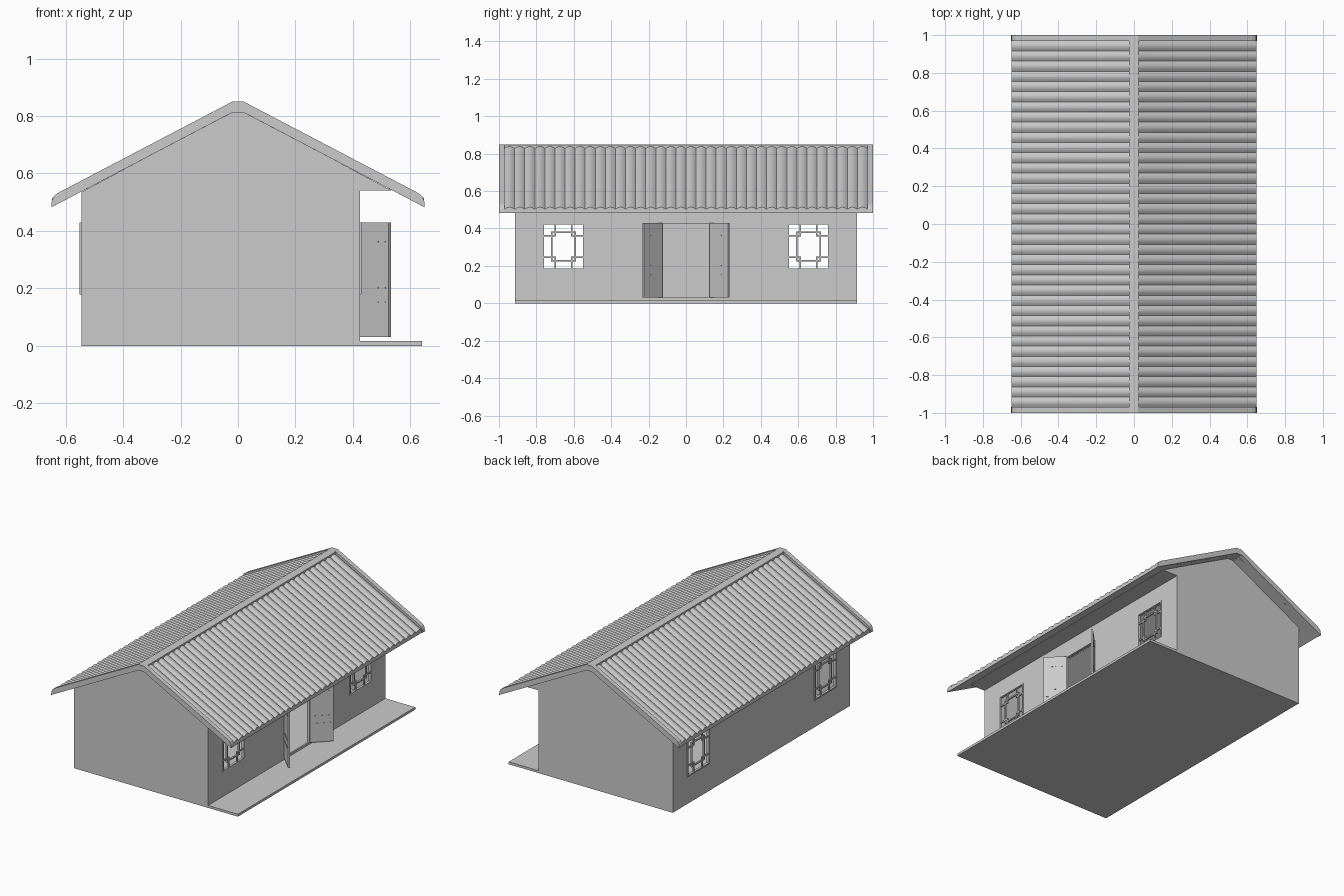
import bpy, bmesh, math
from mathutils import Vector as V

if "Cube" in bpy.data.objects:
    bpy.data.objects.remove(bpy.data.objects["Cube"])


def make(name, bm):
    bmesh.ops.recalc_face_normals(bm, faces=bm.faces)
    me = bpy.data.meshes.new(name)
    bm.to_mesh(me)
    bm.free()
    ob = bpy.data.objects.new(name, me)
    bpy.context.collection.objects.link(ob)
    return ob


def add_prism(bm, pts, o, u, v, w):
    """Polygon pts in plane (u, v) from origin o, swept along w."""
    o, u, v, w = V(o), V(u), V(v), V(w)
    a = [bm.verts.new(o + u * p + v * q) for p, q in pts]
    b = [bm.verts.new(x.co + w) for x in a]
    bm.faces.new(a)
    bm.faces.new(b[::-1])
    for i in range(len(a)):
        j = (i + 1) % len(a)
        bm.faces.new((a[i], b[i], b[j], a[j]))


def add_box(bm, x0, x1, y0, y1, z0, z1):
    add_prism(bm, [(x0, y0), (x1, y0), (x1, y1), (x0, y1)],
              (0, 0, z0), (1, 0, 0), (0, 1, 0), (0, 0, z1 - z0))


def xz_prism(name, pts, y0, y1):
    bm = bmesh.new()
    add_prism(bm, pts, (0, y0, 0), (1, 0, 0), (0, 0, 1), (0, y1 - y0, 0))
    return make(name, bm)


def box(name, *d):
    bm = bmesh.new()
    add_box(bm, *d)
    return make(name, bm)


XB, XF, YE = -0.545, 0.425, 0.915
DOOR = 0.13

# Floor and porch slab
box("floor", XB, 0.64, -YE, YE, 0, 0.016)

# Gable end walls, reaching forward over the porch
gable = [(XB, 0), (XF, 0), (XF, 0.54), (0.535, 0.54), (0.02, 0.815),
         (-0.02, 0.815), (XB, 0.535)]
xz_prism("gable_wall_front", gable, -YE, -YE + 0.01)
xz_prism("gable_wall_back", gable, YE - 0.01, YE)
box("porch_ceiling", XF - 0.01, 0.535, -YE + 0.01, YE - 0.01, 0.54, 0.546)


# Long walls with openings
def wall(name, x, top, holes):
    ys = sorted({-YE, YE, *[h[0] for h in holes], *[h[1] for h in holes]})
    zs = sorted({0, top, *[h[2] for h in holes], *[h[3] for h in holes]})
    bm = bmesh.new()
    g = {(y, z): bm.verts.new((x, y, z)) for y in ys for z in zs}
    for y0, y1 in zip(ys, ys[1:]):
        for z0, z1 in zip(zs, zs[1:]):
            if not any(h[0] <= y0 < h[1] and h[2] <= z0 < h[3] for h in holes):
                bm.faces.new((g[y0, z0], g[y1, z0], g[y1, z1], g[y0, z1]))
    bmesh.ops.delete(bm, geom=[v for v in bm.verts if not v.link_faces], context='VERTS')
    m = make(name, bm).modifiers.new("thickness", 'SOLIDIFY')
    m.thickness, m.offset = 0.01, 0


win = [(-0.768, -0.543, 0.178, 0.43), (0.543, 0.768, 0.178, 0.43)]
wall("porch_wall", XF - 0.005, 0.545, win + [(-DOOR, DOOR, 0.03, 0.43)])
wall("rear_wall", XB + 0.005, 0.535, win)


# Lattice windows: frame, inner ring and corner stubs
def window(name, x, hole):
    y0, y1, z0, z1 = hole
    w, h, t = y1 - y0, z1 - z0, 0.009
    bm = bmesh.new()

    def bar(a, b, c, d, dx=0.005):
        add_box(bm, x - dx, x + dx, y0 + a, y0 + b, z0 + c, z0 + d)

    def ring(i, dx):
        bar(i, i + t, i, h - i, dx)
        bar(w - i - t, w - i, i, h - i, dx)
        bar(i + t, w - i - t, i, i + t, dx)
        bar(i + t, w - i - t, h - i - t, h - i, dx)
    ring(0, 0.008)
    ring(0.045, 0.005)
    s = 0.073
    for a, b in ((0, s), (w - s, w)):
        for c, d in ((0, s), (h - s, h)):
            ya = s - t if a == 0 else w - s
            za = s - t if c == 0 else h - s
            bar(ya, ya + t, c, d, 0.004)
            bar(a, b, za, za + t, 0.004)
    make(name, bm)


for side, x in (("porch", XF - 0.004), ("rear", XB + 0.002)):
    for i, h in enumerate(win):
        window(f"{side}_window_{i + 1}", x, h)

# Door frame and two leaves swung outward
bm = bmesh.new()
for y in (-DOOR, DOOR - 0.006):
    add_box(bm, XF - 0.012, XF + 0.004, y, y + 0.006, 0.03, 0.43)
add_box(bm, XF - 0.012, XF + 0.004, -DOOR, DOOR, 0.424, 0.43)
make("door_frame", bm)
for s, n in ((-1, "left"), (1, "right")):
    bm = bmesh.new()
    add_box(bm, 0, 0.14, -0.006, 0.006, 0.03, 0.43)
    for z in (0.15, 0.20, 0.36):
        for a in (0.025, 0.065, 0.1):
            add_box(bm, a, a + 0.025, -0.0075, 0.0075, z, z + 0.004)
    leaf = make(f"door_leaf_{n}", bm)
    leaf.location = (XF + 0.004, s * DOOR, 0)
    leaf.rotation_euler.z = s * math.radians(45)

# Barge boards at both roof ends
half = [(0.02, 0.85), (0.625, 0.533), (0.64, 0.522), (0.648, 0.505),
        (0.65, 0.482), (0.02, 0.812)]
barge = half[:5] + [half[5]] + [(-x, z) for x, z in half[::-1]]
xz_prism("barge_board_front", barge, -1, -0.97)
xz_prism("barge_board_back", barge, 0.97, 1)

# Ridge beam
xz_prism("ridge", [(0.027, 0.846), (0.02, 0.85), (-0.02, 0.85), (-0.027, 0.846),
                   (-0.027, 0.809), (-0.02, 0.812), (0.02, 0.812), (0.027, 0.809)], -0.97, 0.97)

# Corrugated tile slopes
waves, seg = 36, 10
n = waves * seg
section = [(-0.97 + 1.94 * i / n,
            0.020 + 0.011 * abs(math.sin(math.pi * i / seg))) for i in range(n + 1)]
section += [(0.97, 0), (-0.97, 0)]
for s, nm in ((-1, "left"), (1, "right")):
    bm = bmesh.new()
    add_prism(bm, section, (s * 0.025, 0, 0.809), (0, 1, 0), (0, 0, 1),
              (s * 0.623, 0, -0.326))
    ob = make(f"roof_tiles_{nm}", bm)
    bpy.context.view_layer.objects.active = ob
    bpy.ops.object.select_all(action='DESELECT')
    ob.select_set(True)
    bpy.ops.object.shade_smooth_by_angle(angle=math.radians(30))
